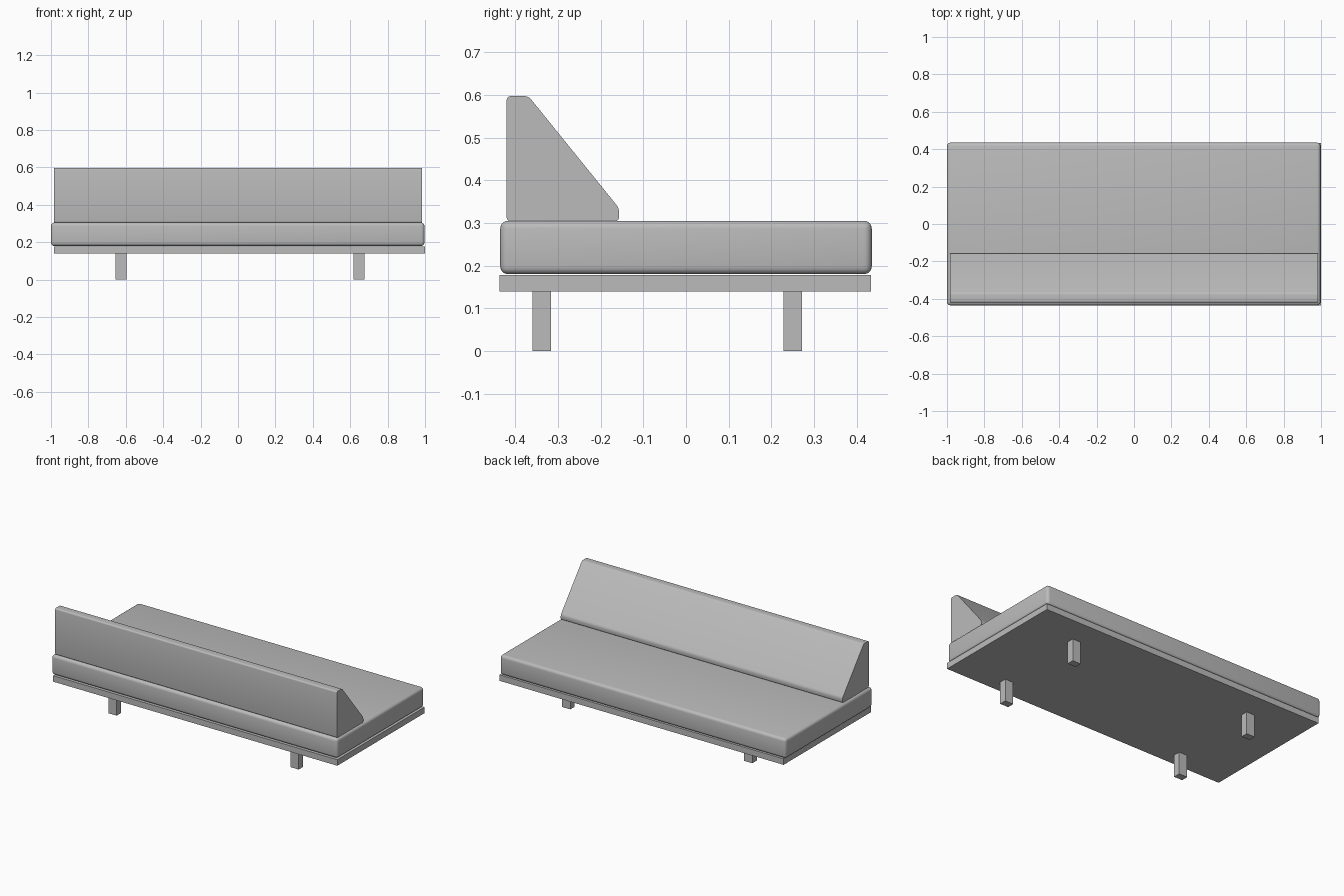
import bpy, bmesh
from mathutils import Vector

if "Cube" in bpy.data.objects:
    bpy.data.objects.remove(bpy.data.objects["Cube"], do_unlink=True)

GREY = (0.5, 0.5, 0.5, 1)
grey = bpy.data.materials.new("plain grey")
grey.use_nodes = True
grey.diffuse_color = GREY
grey.node_tree.nodes["Principled BSDF"].inputs["Base Color"].default_value = GREY


def finish(name, bm, smooth=False):
    bmesh.ops.recalc_face_normals(bm, faces=bm.faces)
    mesh = bpy.data.meshes.new(name)
    bm.to_mesh(mesh)
    bm.free()
    mesh.materials.append(grey)
    obj = bpy.data.objects.new(name, mesh)
    bpy.context.collection.objects.link(obj)
    if smooth:
        bpy.ops.object.select_all(action="DESELECT")
        obj.select_set(True)
        bpy.context.view_layer.objects.active = obj
        bpy.ops.object.shade_smooth_by_angle(angle=0.7)
    return obj


def box(name, low, high, radius=0):
    low, high = Vector(low), Vector(high)
    bm = bmesh.new()
    bmesh.ops.create_cube(bm, size=1)
    bmesh.ops.scale(bm, vec=high - low, verts=bm.verts)
    bmesh.ops.translate(bm, vec=(low + high) / 2, verts=bm.verts)
    if radius:
        bmesh.ops.bevel(bm, geom=bm.edges[:], offset=radius, segments=4,
                        profile=0.5, affect="EDGES")
    return finish(name, bm, smooth=radius > 0)


# Platform and rounded mattress
box("base_board", (-0.985, -0.437, 0.14), (1.0, 0.433, 0.178))
box("mattress", (-1.0, -0.435, 0.18), (0.997, 0.435, 0.305), 0.018)

# Four legs
for side, x in (("right", -0.625), ("left", 0.647)):
    for end, y in (("front", -0.338), ("back", 0.25)):
        box(f"{end}_{side}_leg", (x - 0.029, y - 0.022, 0), (x + 0.029, y + 0.022, 0.145))

# Wedge backrest: side profile swept along the width, long edges rounded
profile = [(-0.42, 0.304), (-0.42, 0.597), (-0.369, 0.597), (-0.157, 0.335), (-0.157, 0.304)]
bm = bmesh.new()
start = bm.faces.new([bm.verts.new((-0.983, y, z)) for y, z in profile])
swept = bmesh.ops.extrude_face_region(bm, geom=[start])["geom"]
bmesh.ops.translate(bm, vec=(1.968, 0, 0),
                    verts=[v for v in swept if isinstance(v, bmesh.types.BMVert)])
if not start.is_valid or len(bm.faces) < 7:
    bm.faces.new([v for v in bm.verts if v.co.x < 0])
long_edges = [e for e in bm.edges if abs(e.verts[0].co.x - e.verts[1].co.x) > 1]
bmesh.ops.bevel(bm, geom=long_edges, offset=0.009, segments=4, profile=0.5, affect="EDGES")
finish("backrest", bm, smooth=True)
